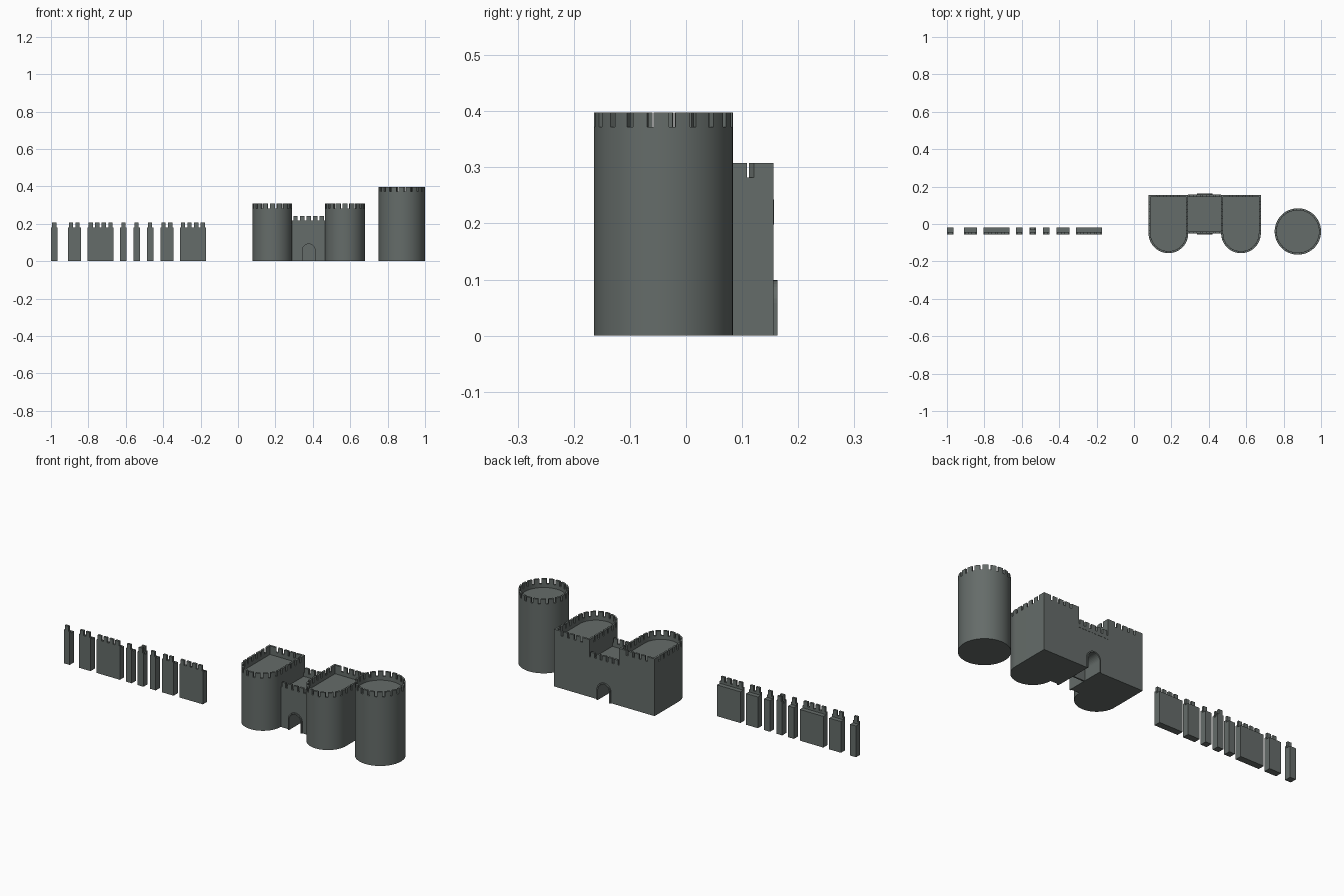
import bpy, bmesh, math

if "Cube" in bpy.data.objects:
    bpy.data.objects.remove(bpy.data.objects["Cube"])

stone = bpy.data.materials.new("dark_stone")
stone.diffuse_color = (0.13, 0.15, 0.142, 1)
stone.use_nodes = True
stone.node_tree.nodes["Principled BSDF"].inputs["Base Color"].default_value = stone.diffuse_color


def finish(name, bm, smooth=False):
    bmesh.ops.recalc_face_normals(bm, faces=bm.faces)
    me = bpy.data.meshes.new(name)
    bm.to_mesh(me)
    bm.free()
    me.materials.append(stone)
    ob = bpy.data.objects.new(name, me)
    bpy.context.collection.objects.link(ob)
    if smooth:
        bpy.ops.object.select_all(action='DESELECT')
        ob.select_set(True)
        bpy.context.view_layer.objects.active = ob
        bpy.ops.object.shade_smooth_by_angle(angle=math.radians(30))
    return ob


def prism(bm, pts, a, b, axis='z'):
    """Extrude a 2D outline from a to b along z (xy outline) or y (xz outline)."""
    put = (lambda p, h: (p[0], p[1], h)) if axis == 'z' else (lambda p, h: (p[0], h, p[1]))
    lo = [bm.verts.new(put(p, a)) for p in pts]
    hi = [bm.verts.new(put(p, b)) for p in pts]
    bm.faces.new(lo)
    bm.faces.new(hi)
    n = len(pts)
    for i in range(n):
        bm.faces.new((lo[i], lo[(i + 1) % n], hi[(i + 1) % n], hi[i]))


def box(bm, x0, x1, y0, y1, z0, z1):
    prism(bm, [(x0, y0), (x1, y0), (x1, y1), (x0, y1)], z0, z1)


def strip(bm, outer, inner, a, b):
    """Wall strip between two open polylines, from height a to b."""
    rows = []
    for p, q in zip(outer, inner):
        rows.append([bm.verts.new(v) for v in ((*p, a), (*p, b), (*q, b), (*q, a))])
    for r, s in zip(rows, rows[1:]):
        for i in range(4):
            j = (i + 1) % 4
            bm.faces.new((r[i], r[j], s[j], s[i]))
    if math.dist(outer[0], outer[-1]) > 1e-6:
        bm.faces.new(rows[0])
        bm.faces.new(rows[-1])
    else:
        bmesh.ops.remove_doubles(bm, verts=rows[0] + rows[-1], dist=1e-6)


def crenellate(bm, outer, inner, notches, gap, floor, sill, top):
    """Parapet ring with merlons between the notches (arc lengths on outer)."""
    n = len(outer)
    cum = [0.0]
    for i in range(n):
        cum.append(cum[-1] + math.dist(outer[i], outer[(i + 1) % n]))
    total = cum[-1]
    strip(bm, outer + outer[:1], inner + inner[:1], floor, sill)

    def at(path, s):
        s %= total
        i = max(k for k in range(n) if cum[k] <= s + 1e-9)
        t = (s - cum[i]) / (cum[i + 1] - cum[i])
        p, q = path[i], path[(i + 1) % n]
        return (p[0] + (q[0] - p[0]) * t, p[1] + (q[1] - p[1]) * t)

    for k, c in enumerate(notches):
        s0 = c + gap / 2
        s1 = (notches[k + 1] if k + 1 < len(notches) else notches[0] + total) - gap / 2
        mids = [c2 + o for o in (0, total) for c2 in cum[:-1] if s0 + 1e-4 < c2 + o < s1 - 1e-4]
        ss = [s0] + sorted(mids) + [s1]
        strip(bm, [at(outer, s) for s in ss], [at(inner, s) for s in ss], sill, top)


# Separate wall sections, parapet along the front edge
YF, YB, CELL = -0.055, -0.019, 0.035
sections = [(-1.0, 1), (-0.91, 2), (-0.805, 4), (-0.63, 1),
            (-0.56, 1), (-0.487, 1), (-0.415, 2), (-0.311, 4)]
for k, (x, cells) in enumerate(sections):
    bm = bmesh.new()
    w = cells * CELL
    box(bm, x, x + w, YF, YB, 0, 0.168)
    box(bm, x, x + w, YF, YF + 0.012, 0.168, 0.18)
    for c in range(cells):
        mx = x + c * CELL
        box(bm, mx + 0.0065, mx + CELL - 0.0065, YF, YF + 0.012, 0.18, 0.206)
    if k == 4:  # junction piece: parapet on the back too
        box(bm, x, x + w, YB - 0.012, YB, 0.168, 0.18)
        box(bm, x + 0.0065, x + w - 0.0065, YB - 0.012, YB, 0.18, 0.206)
    finish(f"wall_section_{k + 1}", bm)

# Round tower
CX, CY, R, T = 0.876, -0.04, 0.124, 0.011


def circle(r):
    return [(CX + r * math.cos(math.tau * i / 80), CY + r * math.sin(math.tau * i / 80)) for i in range(80)]


bm = bmesh.new()
prism(bm, circle(R), 0, 0.352)
step = math.tau * R / 20 * 0.9995
crenellate(bm, circle(R), circle(R - T), [step * (i + 0.4) for i in range(20)], 0.012, 0.352, 0.372, 0.398)
finish("round_tower", bm, True)

# Gatehouse towers: square at the back, half round at the front
GX, BACK, MID, GR = 0.378, 0.156, -0.05, 0.106


def d_shape(cx, inset):
    r, yb = GR - inset, BACK - inset
    arc = [(cx + r * math.cos(-math.pi * i / 40), MID + r * math.sin(-math.pi * i / 40)) for i in range(41)]
    return [(cx - r, yb), (cx + r, yb)] + arc


back_notches = [GR + 0.038 * (i - 1.5) for i in range(4)]
side = 2 * (BACK - MID) + math.pi * GR
side_notches = [2 * GR + 0.041 + (side - 0.082) * i / 17 for i in range(18)]
for sign, name in ((-1, "gate_tower_left"), (1, "gate_tower_right")):
    cx = GX + sign * 0.194
    bm = bmesh.new()
    prism(bm, d_shape(cx, 0), 0, 0.262)
    crenellate(bm, d_shape(cx, 0), d_shape(cx, T), back_notches + side_notches, 0.012, 0.262, 0.282, 0.308)
    finish(name, bm, True)


# Middle of the gatehouse with an arched passage
def arch(r, spring=0.058):
    return ([(GX - r, 0)] +
            [(GX - r * math.cos(math.pi * i / 16), spring + r * math.sin(math.pi * i / 16)) for i in range(17)] +
            [(GX + r, 0)])


HW = 0.088
bm = bmesh.new()
prism(bm, arch(0.034) + [(GX + HW, 0), (GX + HW, 0.198), (GX - HW, 0.198), (GX - HW, 0)], MID, BACK, 'y')
for y0, y1 in ((MID, MID + T), (BACK - T, BACK + 0.001)):
    box(bm, GX - HW, GX + HW, y0, y1, 0.198, 0.217)
    for i in range(5):
        mx = GX + (i - 2) * 0.0352
        box(bm, mx - 0.0118, mx + 0.0118, y0, y1, 0.217, 0.243)
finish("gatehouse_middle", bm)

# Raised arch trims on both faces, and the closed gate inside the passage
for name, y0, y1 in (("front_arch_trim", MID - 0.007, MID), ("back_arch_trim", BACK, BACK + 0.007)):
    bm = bmesh.new()
    prism(bm, arch(0.041) + arch(0.034)[::-1], y0, y1, 'y')
    finish(name, bm)
bm = bmesh.new()
prism(bm, arch(0.034), 0.045, 0.053, 'y')
finish("gate_door", bm)
